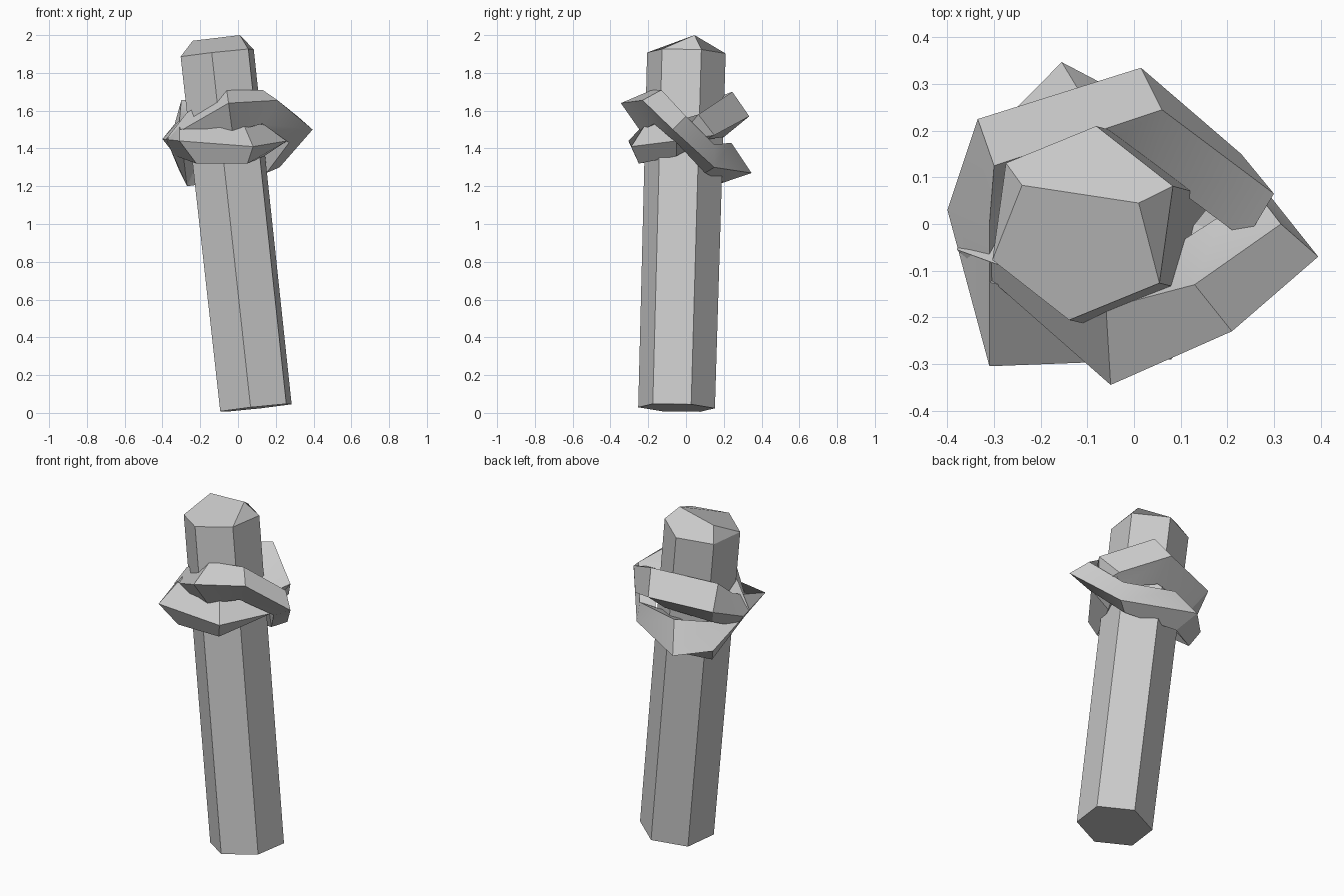
import bpy
import bmesh
import math
from mathutils import Vector

if "Cube" in bpy.data.objects:
    bpy.data.objects.remove(bpy.data.objects["Cube"])

stone = bpy.data.materials.new("grey")
stone.diffuse_color = (0.6, 0.6, 0.6, 1)
stone.use_nodes = True
stone.node_tree.nodes["Principled BSDF"].inputs["Base Color"].default_value = stone.diffuse_color


def build(name, verts, faces):
    """Make an object with outward normals and sharp low-poly edges."""
    bm = bmesh.new()
    vs = [bm.verts.new(v) for v in verts]
    for f in faces:
        bm.faces.new([vs[i] for i in f])
    bmesh.ops.recalc_face_normals(bm, faces=bm.faces)
    mesh = bpy.data.meshes.new(name)
    bm.to_mesh(mesh)
    bm.free()
    mesh.materials.append(stone)
    ob = bpy.data.objects.new(name, mesh)
    bpy.context.collection.objects.link(ob)
    bpy.ops.object.select_all(action='DESELECT')
    ob.select_set(True)
    bpy.context.view_layer.objects.active = ob
    bpy.ops.object.shade_smooth_by_angle(angle=math.radians(30))
    return ob


# Leaning six-sided post with two raised corners on its worn top
base, top = Vector((0.095, -0.05, 0.027)), Vector((-0.11, 0.002, 1.905))
axis = (top - base).normalized()
side = Vector((1, 0, 0)) - axis * axis.x
side.normalize()
front = axis.cross(side)


def hexagon(center, r):
    angles = [math.radians(22 + 60 * i) for i in range(6)]
    return [center + r * (side * math.cos(a) + front * math.sin(a)) for a in angles]


verts = hexagon(base, 0.205) + hexagon(top, 0.21)
verts += [(0.01, 0.045, 2.0), (-0.24, 0.083, 1.97)]
faces = [(i, (i + 1) % 6, 6 + (i + 1) % 6, 6 + i) for i in range(6)]
faces += [(5, 4, 3, 2, 1, 0),
          (6, 7, 8, 13, 12),           # back slope
          (8, 9, 13), (11, 6, 12),     # corner chips
          (9, 10, 11, 12, 13)]         # main top
build("post", verts, faces)


def wrap(name, stations):
    """Closed band with a four-sided section: outer, top, inner, bottom."""
    verts = []
    for outer, upper, lower in stations:
        o, t, b = Vector(outer), Vector(upper), Vector(lower)
        verts += [o, t, t + b - o, b]
    n = len(stations)
    faces = []
    for i in range(n):
        a, c = 4 * i, 4 * ((i + 1) % n)
        for k in range(4):
            m = (k + 1) % 4
            faces.append((a + k, c + k, c + m, a + m))
    build(name, verts, faces)


# Band riding high at the front and low at the back
wrap("front_high_wrap", [
    ((-0.05, -0.345, 1.64), (-0.06, -0.18, 1.71), (-0.03, -0.24, 1.49)),
    ((0.21, -0.23, 1.655), (0.13, -0.13, 1.71), (0.13, -0.17, 1.53)),
    ((0.395, -0.07, 1.50), (0.315, 0.0, 1.57), (0.27, -0.05, 1.43)),
    ((0.22, 0.15, 1.30), (0.20, 0.15, 1.42), (0.15, 0.10, 1.27)),
    ((-0.155, 0.347, 1.27), (-0.09, 0.24, 1.43), (-0.13, 0.20, 1.22)),
    ((-0.31, 0.19, 1.28), (-0.25, 0.14, 1.42), (-0.27, 0.14, 1.20)),
    ((-0.38, -0.055, 1.45), (-0.27, -0.095, 1.59), (-0.29, -0.08, 1.37)),
])

# Band riding low at the front and high at the back
wrap("back_high_wrap", [
    ((-0.31, -0.305, 1.44), (-0.31, -0.125, 1.50), (-0.22, -0.25, 1.32)),
    ((0.08, -0.29, 1.41), (0.02, -0.20, 1.55), (0.05, -0.25, 1.32)),
    ((0.26, -0.05, 1.44), (0.25, 0.0, 1.50), (0.14, -0.05, 1.36)),
    ((0.23, 0.15, 1.47), (0.30, 0.065, 1.58), (0.17, 0.05, 1.44)),
    ((0.015, 0.335, 1.57), (0.06, 0.245, 1.70), (0.0, 0.20, 1.46)),
    ((-0.335, 0.225, 1.53), (-0.30, 0.125, 1.655), (-0.28, 0.15, 1.43)),
    ((-0.40, 0.03, 1.45), (-0.31, 0.0, 1.55), (-0.33, 0.0, 1.36)),
])
